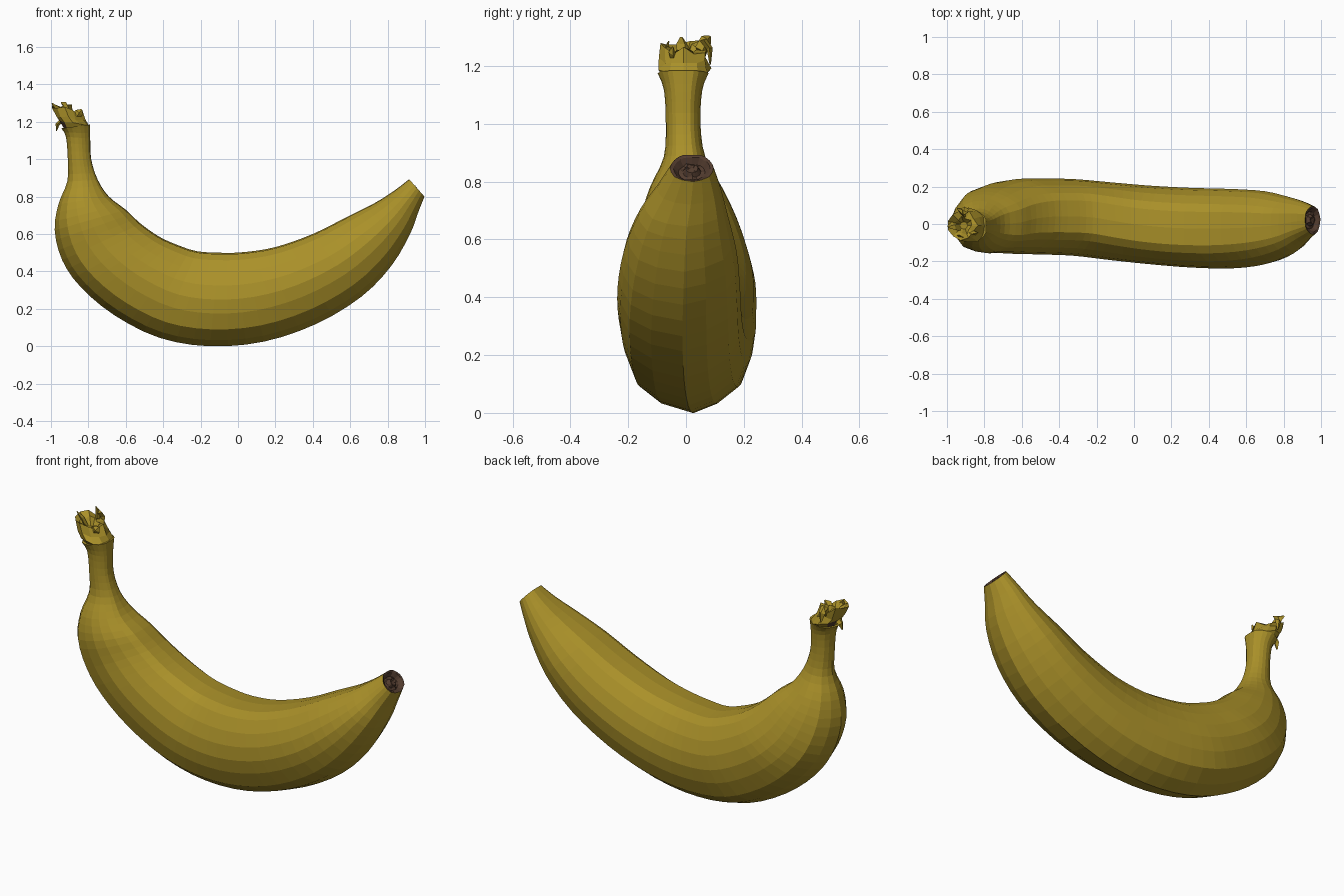
import bpy, bmesh, math, random
from mathutils import Vector

if "Cube" in bpy.data.objects:
    bpy.data.objects.remove(bpy.data.objects["Cube"])

random.seed(4)


def material(name, rgb):
    m = bpy.data.materials.new(name)
    m.diffuse_color = (*rgb, 1)
    m.use_nodes = True
    m.node_tree.nodes["Principled BSDF"].inputs["Base Color"].default_value = m.diffuse_color
    return m


YELLOW = material("banana yellow", (0.40, 0.28, 0.022))
BROWN = material("dry brown", (0.085, 0.045, 0.028))


def loft(name, rings, mats, rule=None, caps=(True, True)):
    """Skin a list of equal-length vertex rings into one object."""
    bm = bmesh.new()
    loops = [[bm.verts.new(p) for p in ring] for ring in rings]
    n = len(loops[0])
    for a, b in zip(loops, loops[1:]):
        for i in range(n):
            j = (i + 1) % n
            bm.faces.new((a[i], a[j], b[j], b[i]))
    for use, loop in zip(caps, (loops[0], loops[-1])):
        if use:
            bm.faces.new(loop)
    bmesh.ops.recalc_face_normals(bm, faces=bm.faces)
    if rule:
        for f in bm.faces:
            f.material_index = rule(f.calc_center_median())
    me = bpy.data.meshes.new(name)
    bm.to_mesh(me)
    bm.free()
    for m in mats:
        me.materials.append(m)
    ob = bpy.data.objects.new(name, me)
    bpy.context.collection.objects.link(ob)
    return ob


def catmull(a, b, c, d, t):
    return [0.5 * (2 * q + (r - p) * t + (2 * p - 5 * q + 4 * r - s) * t * t
                   + (3 * q - p - 3 * r + s) * t ** 3)
            for p, q, r, s in zip(a, b, c, d)]


# Stations from stem to tip: outer x, z, inner x, z, half width, y centre
STATIONS = [
    (-.945, 1.165, -.79, 1.185, .088, -.01),
    (-.92, 1.12, -.79, 1.11, .066, -.01),
    (-.91, 1.0, -.785, 1.0, .060, -.01),
    (-.913, .88, -.75, .89, .072, -.005),
    (-.96, .76, -.69, .80, .125, 0),
    (-.98, .62, -.60, .73, .165, .01),
    (-.94, .46, -.52, .655, .185, .03),
    (-.84, .315, -.42, .585, .20, .04),
    (-.66, .165, -.32, .54, .203, .04),
    (-.42, .045, -.22, .508, .205, .035),
    (-.15, 0, -.10, .50, .208, .015),
    (.14, .025, .03, .503, .21, -.005),
    (.42, .12, .20, .53, .213, -.02),
    (.66, .265, .40, .60, .212, -.025),
    (.82, .43, .58, .69, .195, -.02),
    (.92, .60, .73, .765, .155, -.01),
    (.965, .72, .84, .835, .11, .01),
    (.997, .80, .915, .893, .075, .02),
]

# Five-ridged cross-section: keel on the outer curve, flat inner face
HALF = [(.45, -.87), (.80, -.64), (.95, -.3), (1, 0), (.95, .3),
        (.82, .58), (.62, .84), (.42, .97)]
SECTION = [(.06, -1)] + HALF + [(0, 1)] + [(-u, v) for u, v in reversed(HALF)]


def ring(s, scale=1.0, shift=Vector()):
    ox, oz, ix, iz, w, yc = s
    mid = Vector(((ox + ix) / 2, yc, (oz + iz) / 2))
    half = Vector(((ix - ox) / 2, 0, (iz - oz) / 2))
    return [mid + shift + scale * (half * v + Vector((0, u * w, 0)))
            for u, v in SECTION]


# Fruit body with its neck
path = []
for k in range(len(STATIONS) - 1):
    quad = [STATIONS[min(max(k + d, 0), len(STATIONS) - 1)] for d in (-1, 0, 1, 2)]
    path += [catmull(*quad, t / 3) for t in range(3)]
path.append(STATIONS[-1])
loft("banana_body", [ring(s) for s in path], [YELLOW], caps=(True, False))

# Brown blossom end: sunken disc with a small nub in the middle
tip = STATIONS[-1]
axis = Vector((.093, 0, .082)).normalized()
tip_rings = []
for scale, depth, rough in ((1, 0, 0), (.85, -.004, .004), (.62, -.022, .006),
                            (.42, -.018, .006), (.28, -.002, .004), (.12, -.006, 0)):
    tip_rings.append([p + axis * random.uniform(-rough, rough)
                      for p in ring(tip, scale, axis * depth)])
loft("blossom_end", tip_rings, [BROWN], caps=(False, True))

# Torn crown on top of the stem: x, z, x radius, y radius, roughness
CROWN = [(-.872, 1.155, .062, .068, 0), (-.872, 1.19, .084, .092, .06),
         (-.895, 1.225, .075, .078, .12), (-.915, 1.272, .075, .072, .16),
         (-.915, 1.262, .045, .045, .2), (-.91, 1.225, .02, .02, 0)]
N = 11
crown = []
for x, z, rx, ry, rough in CROWN:
    loop = []
    for i in range(N):
        a = math.tau * i / N
        r = 1 + random.uniform(-rough, rough)
        dx = math.cos(a) * rx * r
        loop.append((max(x + dx, -.995), math.sin(a) * ry * r - .008,
                     z - .2 * dx + random.uniform(-.12, .08) * rough))
    crown.append(loop)
loft("stem_crown", crown, [YELLOW, BROWN],
     rule=lambda c: int(c.x < -.925 and c.z < 1.185))


# Ragged fibres around the crown, each a small bent blade
def fibre(name, root, bend, end, width):
    root, bend, end = Vector(root), Vector(bend), Vector(end)
    side = (end - root).cross(Vector((-.9, 0, 1.2)) - bend).normalized() * width
    out = (end - root).cross(side).normalized() * .012
    rings = [[p + side * s, p + out * s, p - side * s, p - out * s]
             for p, s in ((root, 1), (bend, .9), (end, .2))]
    loft(name, rings, [YELLOW])


for k, f in enumerate([
        ((-.94, -.01, 1.23), (-.965, -.01, 1.27), (-.995, -.015, 1.299), .03),
        ((-.91, .05, 1.25), (-.925, .07, 1.29), (-.945, .083, 1.303), .025),
        ((-.91, .06, 1.29), (-.905, .082, 1.26), (-.90, .084, 1.205), .022),
        ((-.87, -.04, 1.22), (-.85, -.05, 1.25), (-.835, -.045, 1.265), .025),
        ((-.92, -.06, 1.22), (-.925, -.072, 1.25), (-.94, -.06, 1.285), .025),
        ((-.94, .0, 1.21), (-.965, .0, 1.185), (-.972, -.005, 1.15), .022)]):
    fibre(f"crown_fibre_{k + 1}", *f)
